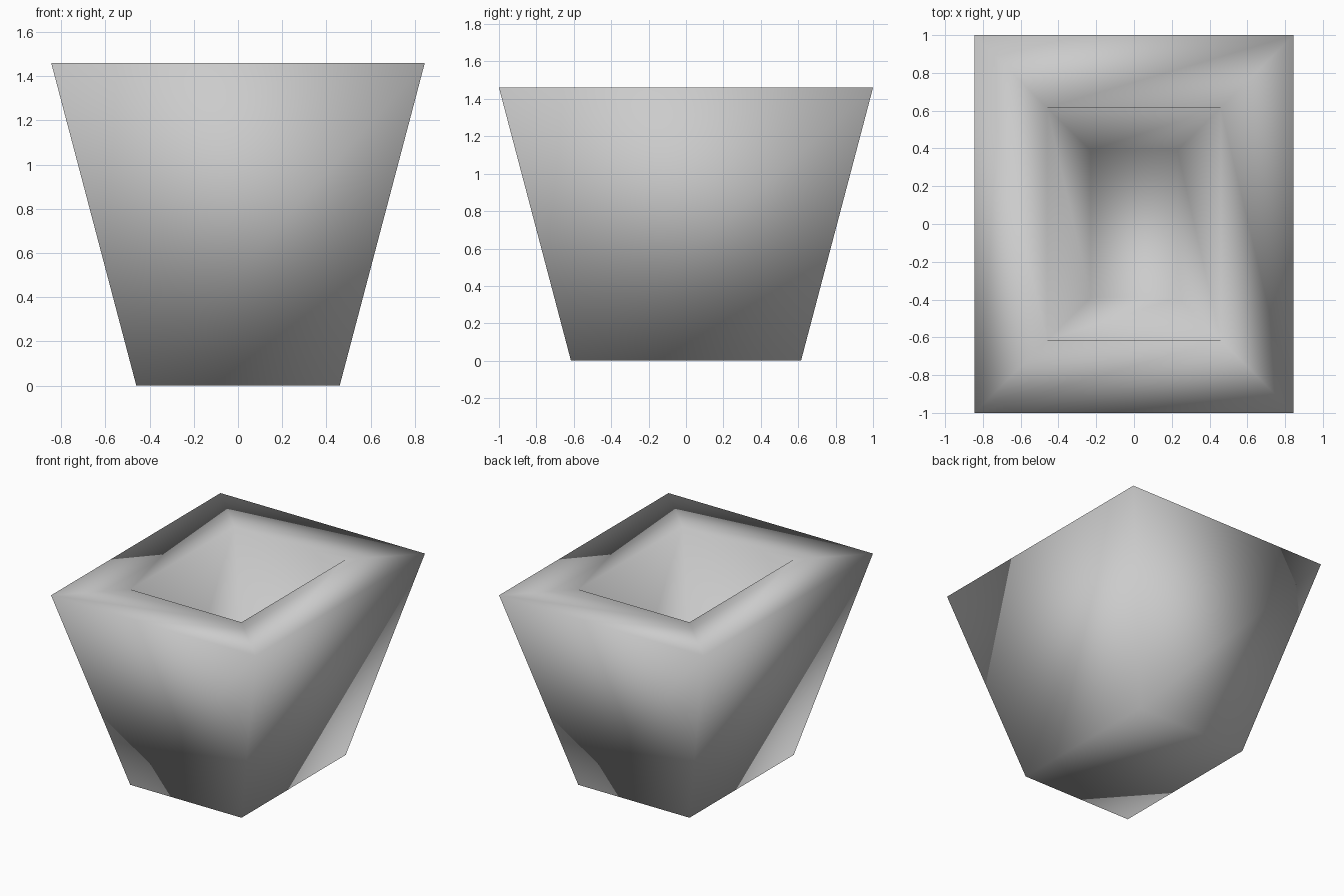
import bpy
import bmesh

cube = bpy.data.objects.get("Cube")
if cube:
    bpy.data.objects.remove(cube, do_unlink=True)

HEIGHT = 1.46
FLOOR = 0.5

# One plain grey for the whole planter
grey = bpy.data.materials.new("plain_grey")
grey.use_nodes = True
colour = (0.6, 0.6, 0.6, 1)
grey.diffuse_color = colour
grey.node_tree.nodes["Principled BSDF"].inputs["Base Color"].default_value = colour


def ring(bm, half_x, half_y, z):
    """Rectangular loop of four vertices, counter-clockwise from above."""
    signs = [(-1, -1), (1, -1), (1, 1), (-1, 1)]
    return [bm.verts.new((sx * half_x, sy * half_y, z)) for sx, sy in signs]


def bridge(bm, a, b):
    """Join two loops with a band of quads."""
    for i in range(4):
        j = (i + 1) % 4
        bm.faces.new((a[i], a[j], b[j], b[i]))


bm = bmesh.new()
# Outer foot, outer rim, opening and cavity floor
rings = [
    ring(bm, 0.46, 0.615, 0),
    ring(bm, 0.845, 1, HEIGHT),
    ring(bm, 0.46, 0.615, HEIGHT),
    ring(bm, 0.23, 0.39, FLOOR),
]
for lower, upper in zip(rings, rings[1:]):
    bridge(bm, lower, upper)
bm.faces.new(rings[0][::-1])  # underside
bm.faces.new(rings[-1])       # cavity floor
bmesh.ops.recalc_face_normals(bm, faces=bm.faces[:])

# Soft shading runs across every edge
for face in bm.faces:
    face.smooth = True

mesh = bpy.data.meshes.new("planter")
bm.to_mesh(mesh)
bm.free()
mesh.materials.append(grey)
planter = bpy.data.objects.new("planter", mesh)
bpy.context.collection.objects.link(planter)
